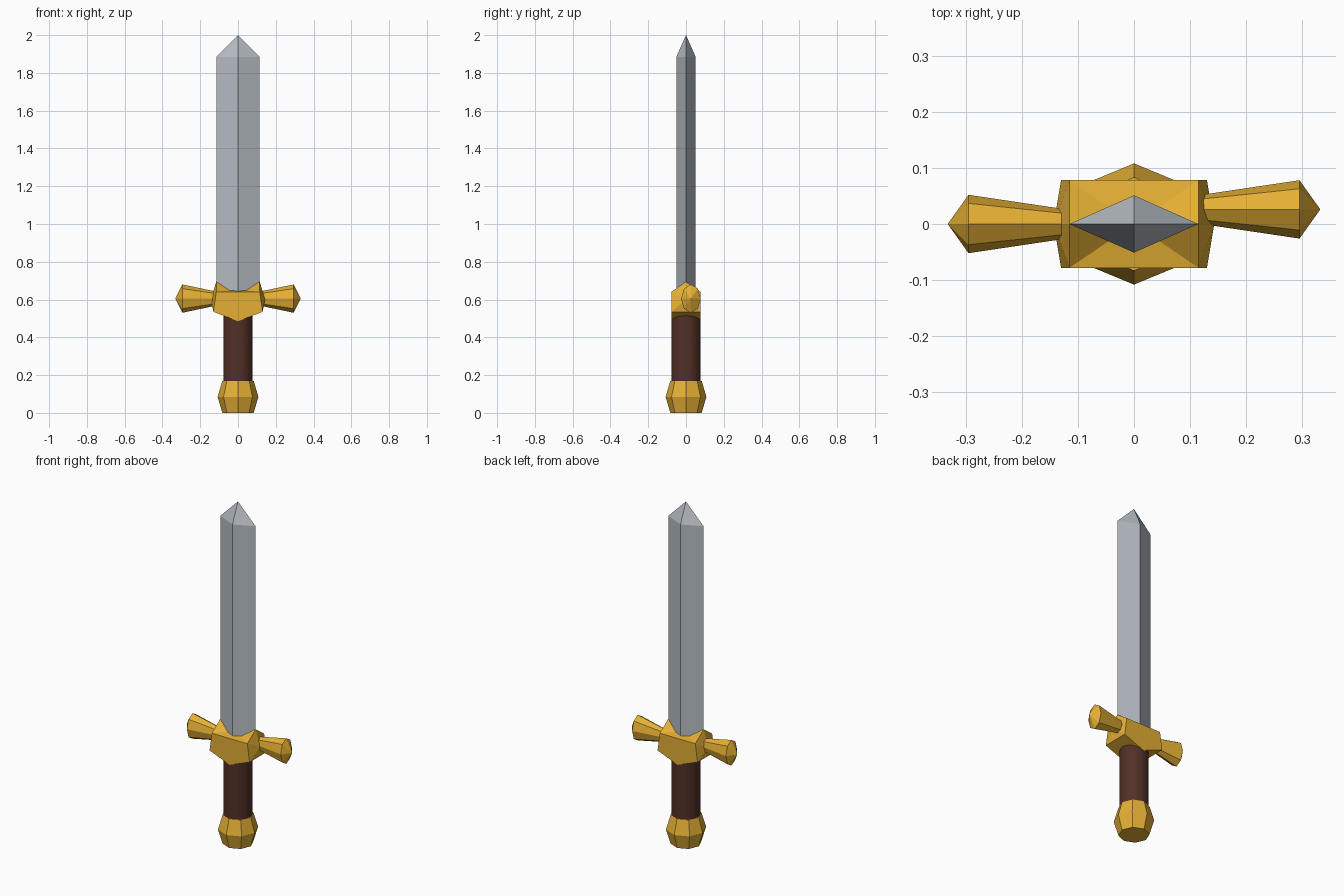
import bpy
from math import cos, sin, tau

if "Cube" in bpy.data.objects:
    bpy.data.objects.remove(bpy.data.objects["Cube"])


def material(name, rgb):
    m = bpy.data.materials.new(name)
    m.diffuse_color = (*rgb, 1)
    m.use_nodes = True
    m.node_tree.nodes["Principled BSDF"].inputs["Base Color"].default_value = m.diffuse_color
    return m


gold = material("gold", (0.78, 0.43, 0.035))
steel = material("steel", (0.46, 0.50, 0.54))
leather = material("leather", (0.085, 0.03, 0.02))


def make(name, verts, faces, mat):
    me = bpy.data.meshes.new(name)
    me.from_pydata(verts, [], faces)
    me.materials.append(mat)
    ob = bpy.data.objects.new(name, me)
    bpy.context.collection.objects.link(ob)
    # Consistent outward normals
    bpy.ops.object.select_all(action='DESELECT')
    ob.select_set(True)
    bpy.context.view_layer.objects.active = ob
    bpy.ops.object.mode_set(mode='EDIT')
    bpy.ops.mesh.select_all(action='SELECT')
    bpy.ops.mesh.normals_make_consistent(inside=False)
    bpy.ops.object.mode_set(mode='OBJECT')
    return ob


def loft(name, n, rings, mat, place, tip=None):
    """Stack n-sided rings (height, radius a, radius b); end in a point or a cap."""
    verts = [place(h, a * cos(tau * i / n), b * sin(tau * i / n))
             for h, a, b in rings for i in range(n)]
    faces = [(k * n + i, k * n + (i + 1) % n, (k + 1) * n + (i + 1) % n, (k + 1) * n + i)
             for k in range(len(rings) - 1) for i in range(n)]
    faces.append(tuple(range(n)))
    last = (len(rings) - 1) * n
    if tip is None:
        faces.append(tuple(range(last, last + n)))
    else:
        verts.append(place(tip, 0, 0))
        faces += [(last + i, last + (i + 1) % n, last + n) for i in range(n)]
    return make(name, verts, faces, mat)


def upright(h, u, v):
    return (u, v, h)


# Blade with diamond section and pointed tip
loft("blade", 4, [(0.60, 0.115, 0.051), (1.885, 0.115, 0.051)], steel, upright, tip=2.0)

# Round grip
grip = loft("grip", 32, [(0.10, 0.077, 0.077), (0.56, 0.077, 0.077)], leather, upright)
bpy.ops.object.shade_smooth_by_angle()

# Eight-sided pommel
loft("pommel", 8, [(0, 0.083, 0.083), (0.085, 0.108, 0.108), (0.17, 0.083, 0.083)],
     gold, upright)

# Guard block: front and back outlines, notched top ridge, pointed ends
outline = [(-0.115, 0.64), (0, 0.64), (0.115, 0.64), (0.13, 0.535), (0, 0.485), (-0.13, 0.535)]
verts = [(x, y, z) for y in (-0.078, 0.078) for x, z in outline]
verts += [(-0.115, 0, 0.695), (0, 0, 0.655), (0.115, 0, 0.695), (-0.143, 0, 0.60), (0.143, 0, 0.60)]
faces = [(3, 4, 10, 9), (4, 5, 11, 10), (5, 11, 13 + 2), (3, 9, 16)]
for o in (0, 6):
    faces += [tuple(range(o, o + 6)),
              (o, o + 1, 13), (o, 13, 12), (o + 1, o + 2, 13), (o + 2, 14, 13),
              (o, 12, 15), (o, 15, o + 5), (o + 2, 14, 16), (o + 2, 16, o + 3)]
make("guard_block", verts, faces, gold)

# Flared guard arms; the right one sits slightly towards the back
for name, side, dy in (("guard_arm_left", -1, 0.0), ("guard_arm_right", 1, 0.026)):
    loft(name, 8, [(0.08, 0.02, 0.03), (0.295, 0.052, 0.075)], gold,
         lambda h, u, v: (side * h, dy + u, 0.605 + v), tip=0.332)
